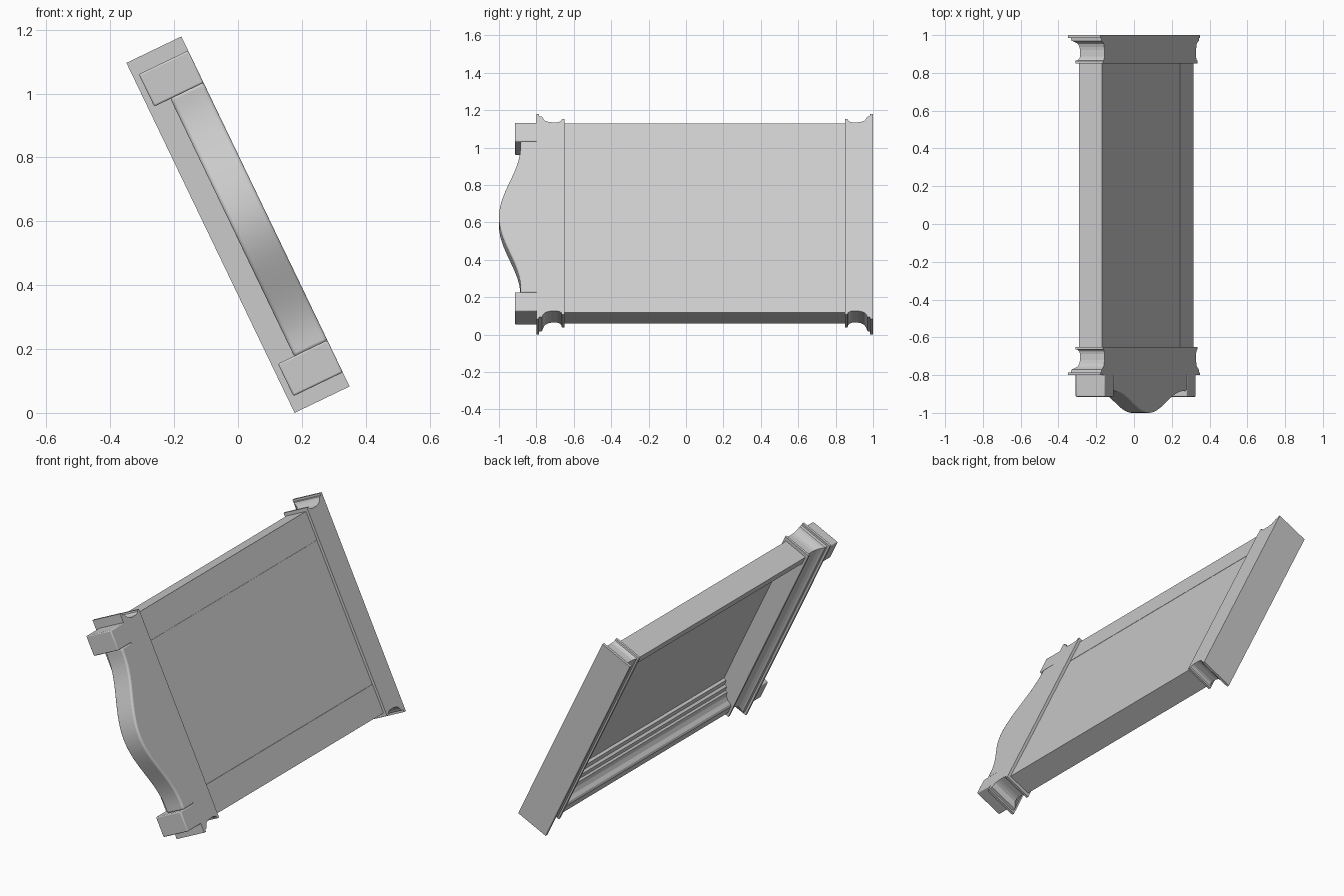
import bpy, bmesh, math
from mathutils import Vector

if "Cube" in bpy.data.objects:
    bpy.data.objects.remove(bpy.data.objects["Cube"])

# Leaning frame: u runs up the slope, y along the length, w through the thickness
TILT = math.radians(25.67)
U = Vector((-math.sin(TILT), 0, math.cos(TILT)))
W = Vector((math.cos(TILT), 0, math.sin(TILT)))
ORIGIN = Vector((0, 0, 0.5894))
BACK = 0.0955


def place(u, y, w):
    return ORIGIN + U * u + W * w + Vector((0, y, 0))


def loft(name, rings, bevel=0, smooth=False):
    """Skin a list of equal closed rings of (u, y, w) points and cap the ends."""
    bm = bmesh.new()
    rows = [[bm.verts.new(place(*p)) for p in ring] for ring in rings]
    n = len(rows[0])
    for a, b in zip(rows, rows[1:]):
        for i in range(n):
            j = (i + 1) % n
            bm.faces.new((a[i], a[j], b[j], b[i]))
    bm.faces.new(rows[0])
    bm.faces.new(rows[-1])
    bmesh.ops.recalc_face_normals(bm, faces=bm.faces)
    mesh = bpy.data.meshes.new(name)
    bm.to_mesh(mesh)
    bm.free()
    ob = bpy.data.objects.new(name, mesh)
    bpy.context.collection.objects.link(ob)
    if bevel:
        mod = ob.modifiers.new("bevel", 'BEVEL')
        mod.width, mod.segments = bevel, 3
        mod.limit_method, mod.angle_limit = 'ANGLE', math.radians(50)
    if smooth:
        bpy.ops.object.select_all(action='DESELECT')
        ob.select_set(True)
        bpy.context.view_layer.objects.active = ob
        bpy.ops.object.shade_smooth_by_angle(angle=math.radians(30))
    return ob


def box(name, u0, u1, y0, y1, w0, w1, bevel=0):
    ring = [(u0, w0), (u1, w0), (u1, w1), (u0, w1)]
    return loft(name, [[(u, y, w) for u, w in ring] for y in (y0, y1)], bevel, bevel > 0)


# Cornice and base moulding: (distance from outer face, overhang)
moulding = [(0, .048), (.015, .048), (.015, .036), (.030, .034), (.036, .022),
            (.046, .009), (.062, .003), (.08, 0), (.112, 0), (.124, .003),
            (.134, .010), (.136, .019), (.15, .019)]


def moulded_rail(name, y_outer, direction):
    rings = []
    for d, e in moulding:
        y, s, f = y_outer + direction * d, .56 + e, -.0475 - e
        rings.append([(-s, y, f), (s, y, f), (s, y, BACK), (-s, y, BACK)])
    loft(name, rings)


moulded_rail("cornice_rail", 1.0, -1)
moulded_rail("base_rail", -0.8, 1)

# Side stiles with a stepped inner moulding
stile = [(.56, .08), (.56, -.055), (.515, -.055), (.505, -.046), (.497, -.025),
         (.482, -.008), (.46, .0), (.457, .012), (.432, .015), (.428, .03),
         (.401, .034), (.401, .08)]
for side, label in ((1, "upper"), (-1, "lower")):
    loft(label + "_stile", [[(side * u, y, w) for u, w in stile] for y in (-.655, .855)])
    # Square foot block at each end of the base
    a, b = sorted((side * .447, side * .559))
    box(label + "_foot_block", a, b, -.915, -.79, -.076, BACK, .006)

# Recessed panel
box("panel", -.4, .4, -.655, .855, .05, .079)

# Bell-curved apron between the foot blocks
steps = 40
rings = []
for i in range(steps + 1):
    u = -.45 + .9 * i / steps
    t = min(abs(u) / .42, 1)
    y = -.885 - .115 * (.5 + .5 * math.cos(math.pi * t))
    rings.append([(u, y, -.02), (u, y, BACK), (u, -.785, BACK), (u, -.785, -.02)])
loft("curved_apron", rings, .01, True)
